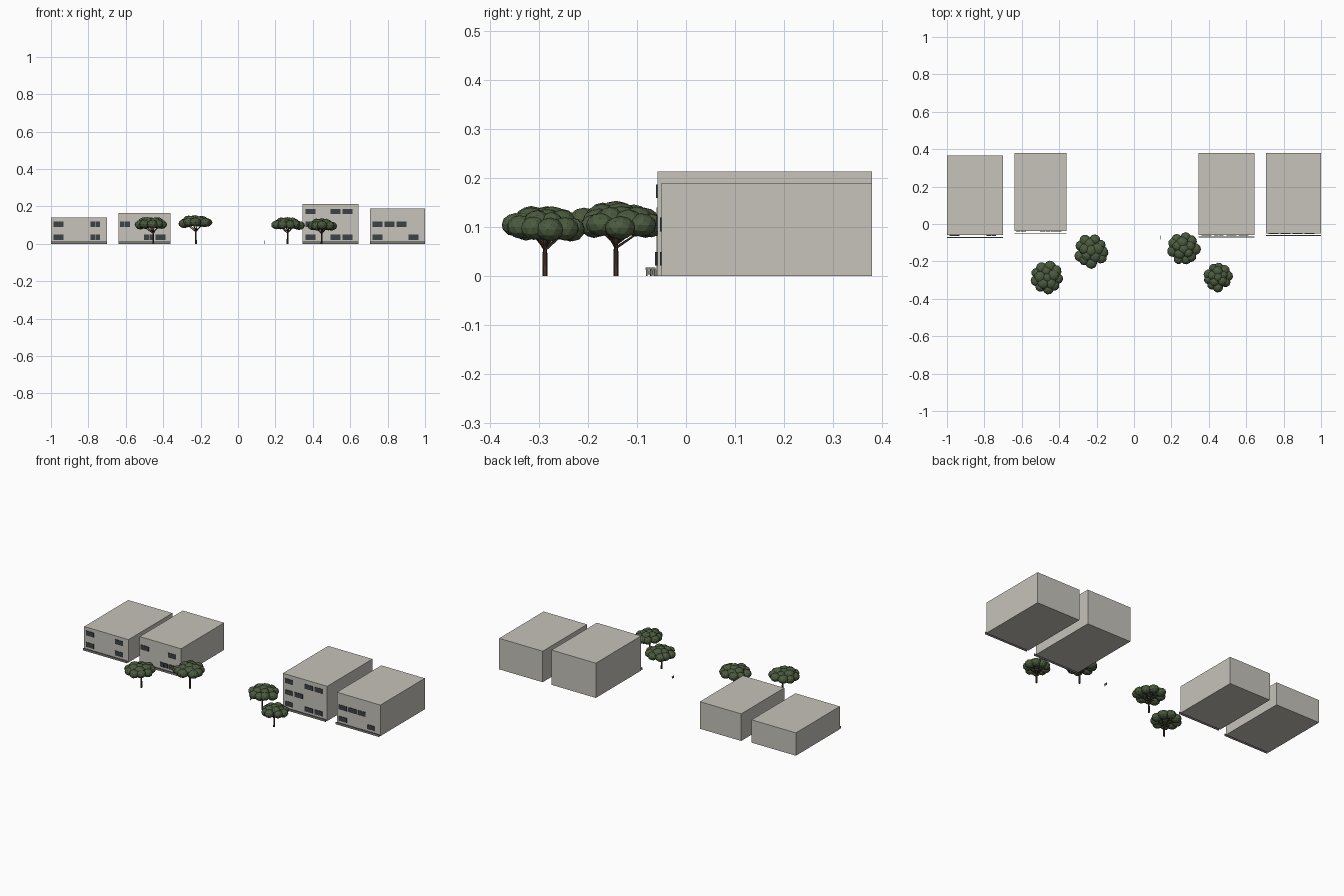
import bpy, bmesh, math, random
from mathutils import Vector, Matrix

if "Cube" in bpy.data.objects:
    bpy.data.objects.remove(bpy.data.objects["Cube"])

random.seed(4)


def material(name, rgb):
    m = bpy.data.materials.new(name)
    m.diffuse_color = (*rgb, 1)
    m.use_nodes = True
    m.node_tree.nodes["Principled BSDF"].inputs["Base Color"].default_value = m.diffuse_color
    return m


CONCRETE = material("warm grey concrete", (0.57, 0.545, 0.495))
GLASS = material("dark window", (0.045, 0.055, 0.058))
KERB = material("kerb grey", (0.22, 0.21, 0.19))
LEAF = material("olive leaves", (0.072, 0.105, 0.05))
BARK = material("brown bark", (0.065, 0.035, 0.024))
FLOWER = material("rust flower", (0.28, 0.08, 0.03))


def finish(bm, name, mat):
    me = bpy.data.meshes.new(name)
    bm.to_mesh(me)
    bm.free()
    me.materials.append(mat)
    ob = bpy.data.objects.new(name, me)
    bpy.context.collection.objects.link(ob)
    return ob


def add_box(bm, x0, x1, y0, y1, z0, z1):
    mat = Matrix.Translation(((x0 + x1) / 2, (y0 + y1) / 2, (z0 + z1) / 2))
    mat = mat @ Matrix.Diagonal((x1 - x0, y1 - y0, z1 - z0, 1))
    bmesh.ops.create_cube(bm, size=1, matrix=mat)


def add_limb(bm, a, b, r1, r2, sides=6):
    a, b = Vector(a), Vector(b)
    d = b - a
    mat = Matrix.Translation((a + b) / 2) @ d.to_track_quat('Z', 'Y').to_matrix().to_4x4()
    bmesh.ops.create_cone(bm, cap_ends=True, segments=sides, radius1=r1,
                          radius2=r2, depth=d.length, matrix=mat)


def building(name, x0, x1, y0, y1, h, windows):
    bm = bmesh.new()
    add_box(bm, x0, x1, y0, y1, 0, h)
    finish(bm, name + "_block", CONCRETE)
    # low kerb standing just in front of the facade
    bm = bmesh.new()
    add_box(bm, x0, x1, y0 - 0.014, y0 - 0.010, 0, 0.013)
    finish(bm, name + "_kerb", KERB)
    # paired window panes as thin plates
    bm = bmesh.new()
    for x, z in windows:
        for s in (-1, 1):
            cx = x + s * 0.0135
            add_box(bm, cx - 0.013, cx + 0.013, y0 - 0.003, y0 + 0.001, z - 0.014, z + 0.014)
    finish(bm, name + "_windows", GLASS)


LOW, MID, HIGH = 0.035, 0.105, 0.173
building("far_left", -1, -0.70, -0.06, 0.365, 0.14,
         [(x, z) for x in (-0.96, -0.763) for z in (LOW, MID)])
building("near_left", -0.64, -0.36, -0.037, 0.38, 0.166,
         [(-0.605, MID), (-0.42, MID), (-0.475, LOW), (-0.415, LOW)])
building("near_right", 0.345, 0.645, -0.058, 0.38, 0.213,
         [(x, z) for x in (0.388, 0.521, 0.586) for z in (LOW, HIGH)]
         + [(0.388, MID), (0.453, MID)])
building("far_right", 0.705, 1, -0.05, 0.38, 0.19,
         [(0.746, MID), (0.81, MID), (0.874, MID), (0.746, LOW), (0.938, LOW)])


def tree(name, tx, ty, cx, cy, r, z0, z1, flowers=0):
    fork = z0 - 0.012
    # trunk and spreading branches
    bm = bmesh.new()
    add_limb(bm, (tx, ty, 0), (tx, ty, fork + 0.015), 0.0055, 0.004)
    for i in range(6):
        a = i * math.tau / 6 + 0.3
        end = (cx + 0.6 * r * math.cos(a), cy + 0.6 * r * math.sin(a), z0 + 0.022)
        add_limb(bm, (tx, ty, fork - 0.008 * (i % 2)), end, 0.003, 0.0015, 5)
    finish(bm, name + "_trunk", BARK)
    # umbrella canopy: flattened leaf clumps in rings
    bm = bmesh.new()
    mid = (z0 + z1) / 2
    tips = []
    for count, dist, lift in ((1, 0, 0.010), (5, 0.40, 0.006), (9, 0.68, -0.006)):
        for i in range(count):
            a = i * math.tau / count + random.uniform(-0.15, 0.15) + dist
            d = r * dist * random.uniform(0.94, 1.06)
            s = r * random.uniform(0.30, 0.38)
            p = Vector((cx + d * math.cos(a), cy + d * math.sin(a),
                        mid + lift + random.uniform(-0.004, 0.004)))
            mat = (Matrix.Translation(p) @ Matrix.Diagonal((s, s, 0.024, 1))
                   @ Matrix.Rotation(random.uniform(0, 6), 4, 'Z'))
            bmesh.ops.create_icosphere(bm, subdivisions=2, radius=1, matrix=mat)
            if dist > 0.6:
                tips.append(p + Vector((0.9 * s * math.cos(a), 0.9 * s * math.sin(a), 0)))
    finish(bm, name + "_canopy", LEAF)
    # small blossoms on the rim
    if flowers:
        bm = bmesh.new()
        for p in tips[-flowers:]:
            bmesh.ops.create_icosphere(bm, subdivisions=1, radius=0.005,
                                       matrix=Matrix.Translation(p))
        finish(bm, name + "_blossoms", FLOWER)


tree("tree_front_left", -0.453, -0.288, -0.465, -0.287, 0.088, 0.076, 0.144)
tree("tree_back_left", -0.225, -0.143, -0.230, -0.143, 0.091, 0.085, 0.150, 4)
tree("tree_back_right", 0.265, -0.143, 0.265, -0.132, 0.087, 0.077, 0.138)
tree("tree_front_right", 0.447, -0.288, 0.448, -0.284, 0.076, 0.073, 0.134)

# tiny flat bench frame between the two groups
bm = bmesh.new()
for y0, y1, z0, z1 in ((-0.083, -0.062, 0.013, 0.017), (-0.080, -0.065, 0.003, 0.011),
                       (-0.082, -0.079, 0, 0.015), (-0.066, -0.063, 0, 0.015)):
    add_box(bm, 0.1395, 0.1405, y0, y1, z0, z1)
finish(bm, "bench_frame", KERB)
